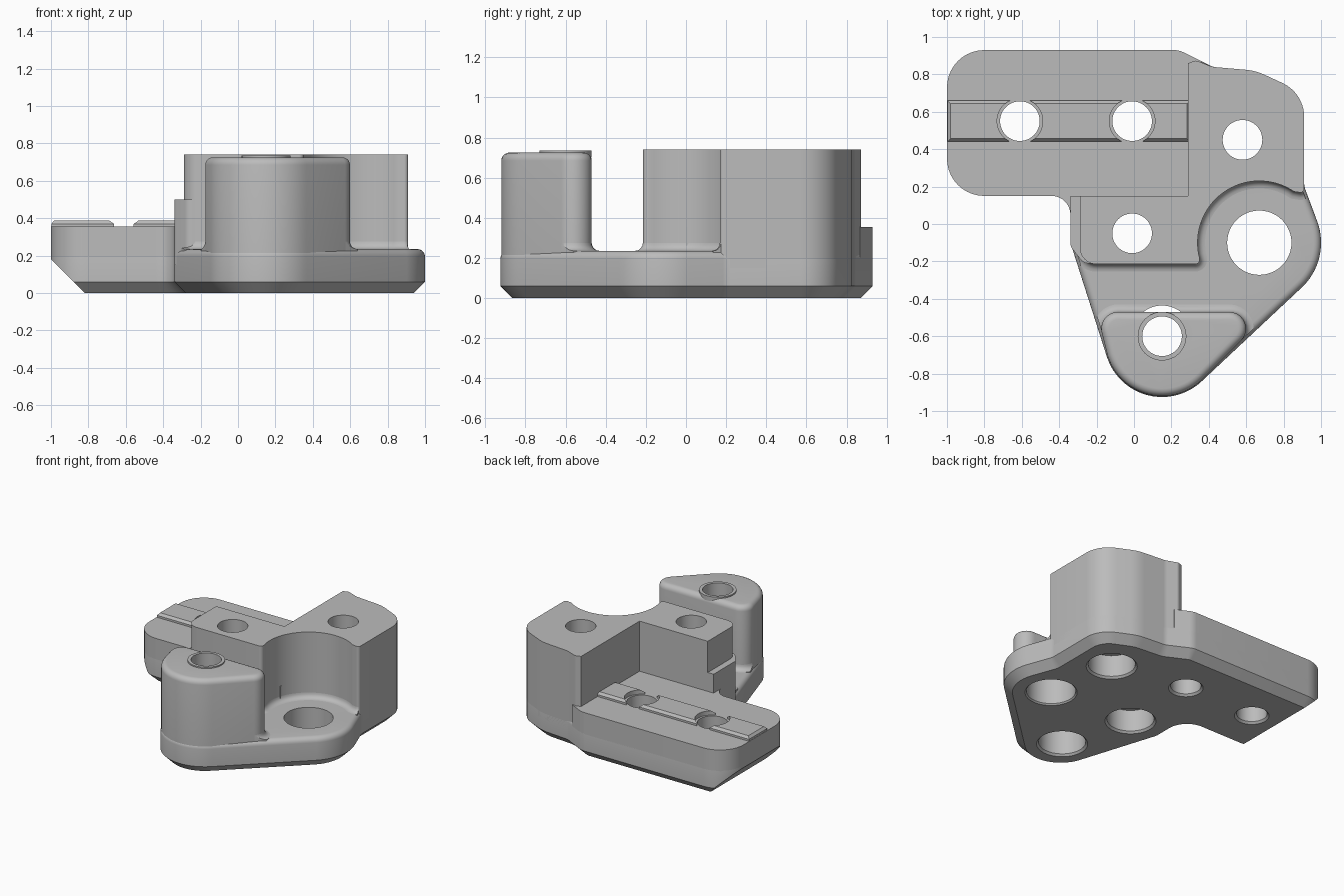
import bpy, bmesh, math
from mathutils import Vector

if "Cube" in bpy.data.objects:
    bpy.data.objects.remove(bpy.data.objects["Cube"], do_unlink=True)

grey = bpy.data.materials.new("light_grey")
grey.use_nodes = True
GREY = (0.5, 0.5, 0.5, 1)
grey.diffuse_color = GREY
grey.node_tree.nodes["Principled BSDF"].inputs["Base Color"].default_value = GREY


def arc(cx, cy, r, a0, a1, n=24):
    """Points on a circular arc, angles in degrees."""
    out = []
    for i in range(n + 1):
        a = math.radians(a0 + (a1 - a0) * i / n)
        out.append((cx + r * math.cos(a), cy + r * math.sin(a), 0))
    return out


def circle(cx, cy, r, n=48):
    return [Vector(p[:2]) for p in arc(cx, cy, r, 0, 360, n)[:-1]]


def rounded(corners, n=10):
    """Outline from (x, y, radius) corners."""
    out = []
    for i, (x, y, r) in enumerate(corners):
        p = Vector((x, y))
        if r == 0:
            out.append(p)
            continue
        a = (Vector(corners[i - 1][:2]) - p).normalized()
        b = (Vector(corners[(i + 1) % len(corners)][:2]) - p).normalized()
        half = a.angle(b) / 2
        c = p + (a + b).normalized() * r / math.sin(half)
        s, e = p + a * r / math.tan(half) - c, p + b * r / math.tan(half) - c
        a0 = math.atan2(s.y, s.x)
        d = (math.atan2(e.y, e.x) - a0 + math.pi) % (2 * math.pi) - math.pi
        for k in range(n + 1):
            t = a0 + d * k / n
            out.append(c + r * Vector((math.cos(t), math.sin(t))))
    return out


def offset(pts, d):
    """Move a counter-clockwise outline outward by d."""
    out = []
    for i, p in enumerate(pts):
        u = (p - pts[i - 1]).normalized()
        v = (pts[(i + 1) % len(pts)] - p).normalized()
        n1, n2 = Vector((u.y, -u.x)), Vector((v.y, -v.x))
        out.append(p + (n1 + n2) * d / max(1 + n1.dot(n2), 0.5))
    return out


def add_prism(bm, pts, rings):
    """Stack of outlines at (z, offset), closed at both ends."""
    loops = [[bm.verts.new((q.x, q.y, z)) for q in offset(pts, d)] for z, d in rings]
    m = len(pts)
    for lo, hi in zip(loops, loops[1:]):
        for i in range(m):
            j = (i + 1) % m
            bm.faces.new((lo[i], lo[j], hi[j], hi[i]))
    bm.faces.new(loops[0][::-1])
    bm.faces.new(loops[-1])


def make(name, bm):
    bmesh.ops.recalc_face_normals(bm, faces=bm.faces)
    me = bpy.data.meshes.new(name)
    bm.to_mesh(me)
    bm.free()
    me.materials.append(grey)
    ob = bpy.data.objects.new(name, me)
    bpy.context.collection.objects.link(ob)
    return ob


def prism(name, pts, rings):
    bm = bmesh.new()
    add_prism(bm, pts, rings)
    return make(name, bm)


def boolean(ob, other, op="DIFFERENCE"):
    mod = ob.modifiers.new("cut", "BOOLEAN")
    mod.operation, mod.solver, mod.object = op, "EXACT", other
    bpy.context.view_layer.objects.active = ob
    bpy.ops.object.modifier_apply(modifier=mod.name)


def top_round(z, r, n=5):
    return [(z - r + r * math.sin(t), r * math.cos(t) - r)
            for t in (i * math.pi / 2 / n for i in range(n + 1))]


def foot_fillet(z, r, n=5):
    return [(z + r - r * math.cos(t), r - r * math.sin(t))
            for t in (i * math.pi / 2 / n for i in range(n + 1))]


# Outlines
back_edge = [(0.91, 0.7, 0.2), (0.65, 0.82, 0.3), (0.42, 0.84, 0.1)]
footprint = rounded(
    [(-1, 0.15, 0.2), (-0.34, 0.15, 0.1), (-0.34, -0.1, 0.15)]
    + arc(0.15, -0.615, 0.31, 197, 315) + arc(0.67, -0.1, 0.33, -45, 20)
    + [(0.91, 0.2, 0.1)] + back_edge + [(0.24, 0.93, 0.12), (-1, 0.93, 0.2)])
arm_outline = rounded([(-1, 0.15, 0.2), (-0.34, 0.15, 0.1), (-0.34, 0.0, 0), (0.36, 0.0, 0),
                       (0.36, 0.87, 0), (0.24, 0.93, 0.12), (-1, 0.93, 0.2)])
tower_outline = rounded(
    [(0.29, 0.15, 0), (-0.29, 0.15, 0), (-0.29, -0.215, 0.09), (0.35, -0.215, 0.025)]
    + arc(0.67, -0.1, 0.33, 195, 56, 32)
    + [(0.91, 0.165, 0.02)] + back_edge + [(0.33, 0.875, 0.03), (0.29, 0.86, 0)])
boss_outline = rounded([(-0.2, -0.47, 0.09)] + arc(0.15, -0.615, 0.305, 197, 315)
                       + [(0.726, -0.47, 0.09)])
step_outline = rounded([(-0.34, 0.15, 0), (-0.34, -0.12, 0.05), (-0.27, -0.21, 0.05),
                        (0, -0.21, 0), (0, 0.15, 0)])

# Solid parts
base = prism("base_plate", footprint, [(0, -0.06), (0.06, 0)] + top_round(0.235, 0.04))
arm = prism("side_arm", arm_outline, [(0.19, 0), (0.355, 0)])
tower = prism("tall_block", tower_outline, [(0.15, 0), (0.74, 0)])
step = prism("block_step", step_outline, [(0.15, 0), (0.5, 0)])
boss = prism("front_boss", boss_outline, [(0.15, 0)] + top_round(0.725, 0.04))
collar = prism("boss_collar", circle(0.15, -0.6, 0.13), [(0.7, 0), (0.735, 0)])
rail = prism("arm_rail", rounded([(-0.998, 0.44, 0), (0.3, 0.44, 0), (0.3, 0.66, 0), (-0.998, 0.66, 0)]),
             [(0.33, 0), (0.37, 0), (0.388, -0.016)])

# Fillets at the foot of the tall parts, trimmed to the plate
limit = prism("fillet_limit", footprint, [(0.1, -0.015), (0.5, -0.015)])
fillets = []
for name, outline in (("block_fillet", tower_outline), ("boss_fillet", boss_outline)):
    ob = prism(name, outline, [(0.2, 0.04)] + foot_fillet(0.235, 0.04))
    boolean(ob, limit, "INTERSECT")
    fillets.append(ob)

# Bores: through holes, counterbores from below and the sloped arm end
R = 0.106
bm = bmesh.new()
for x, y, depth in ((-0.01, -0.05, 0.18), (0.58, 0.45, 0.18), (0.15, -0.6, 0.3)):
    add_prism(bm, circle(x, y, R), [(-0.1, 0.072), (0, 0.072), (0.015, 0.058),
                                    (depth, 0.058), (depth + 0.0005, 0), (1, 0)])
for x in (-0.61, -0.01):
    add_prism(bm, circle(x, 0.55, R), [(-0.1, 0.015), (0, 0.015), (0.015, 0), (1, 0)])
add_prism(bm, circle(0.67, -0.1, 0.172), [(-0.1, 0.01), (0, 0.01), (0.01, 0), (1, 0)])
wedge = [[bm.verts.new((x, y, z)) for x, z in ((-1.1, 0.28), (-1.1, -0.1), (-0.72, -0.1))]
         for y in (0, 1.1)]
bm.faces.new(wedge[0])
bm.faces.new(wedge[1][::-1])
for i in range(3):
    j = (i + 1) % 3
    bm.faces.new((wedge[0][i], wedge[0][j], wedge[1][j], wedge[1][i]))
bores = make("bore_cutter", bm)

# Wider clearance where the rail meets the arm holes
bm = bmesh.new()
for x in (-0.61, -0.01):
    add_prism(bm, circle(x, 0.55, 0.122), [(0, 0), (1, 0)])
clearance = make("rail_cutter", bm)

boolean(rail, clearance)
for ob in [base, arm, tower, step, boss, collar] + fillets:
    boolean(ob, bores)
for ob in (limit, bores, clearance):
    bpy.data.objects.remove(ob, do_unlink=True)

# Smooth curved faces, keep hard edges
bpy.ops.object.select_all(action="DESELECT")
for ob in [base, arm, tower, step, boss, collar, rail] + fillets:
    ob.select_set(True)
bpy.context.view_layer.objects.active = base
bpy.ops.object.shade_smooth_by_angle(angle=math.radians(30))
